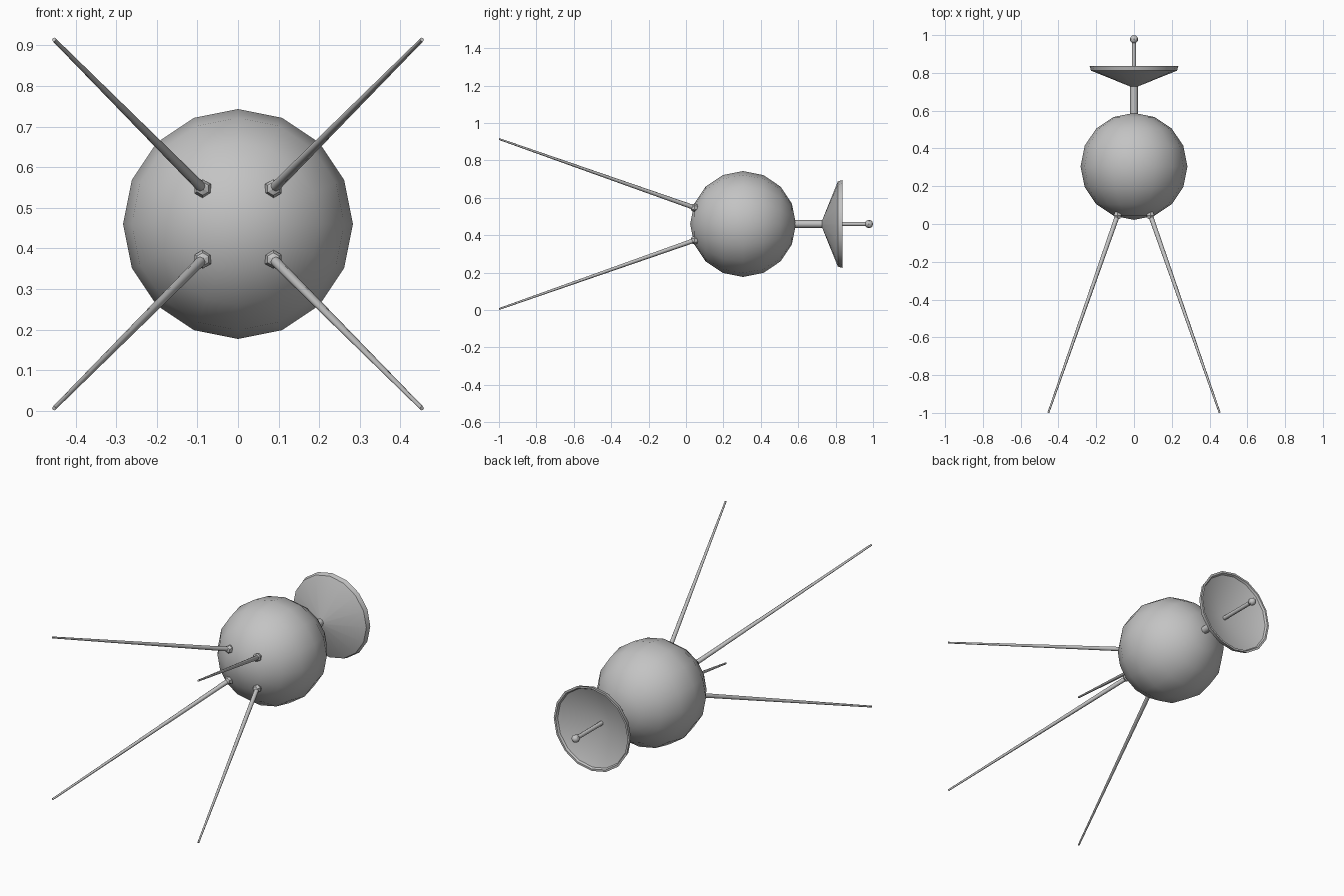
import bpy, math
from mathutils import Vector, Matrix

if "Cube" in bpy.data.objects:
    bpy.data.objects.remove(bpy.data.objects["Cube"])

CZ = 0.46                       # height of the main axis
CENTRE = Vector((0, 0.305, CZ))

grey = bpy.data.materials.new("satin_grey")
grey.diffuse_color = (0.55, 0.55, 0.55, 1)
grey.use_nodes = True
grey.node_tree.nodes["Principled BSDF"].inputs["Base Color"].default_value = grey.diffuse_color


def finish(name, angle=40):
    ob = bpy.context.object
    ob.name = name
    ob.data.materials.append(grey)
    bpy.ops.object.shade_smooth_by_angle(angle=math.radians(angle))
    return ob


def ball(name, loc, r, seg, rings, angle=40):
    # sphere with its poles along y
    bpy.ops.mesh.primitive_uv_sphere_add(segments=seg, ring_count=rings, radius=r)
    ob = finish(name, angle)
    ob.data.transform(Matrix.Rotation(math.pi / 2, 4, 'X'))
    ob.location = loc
    return ob


def rod(name, a, b, r1, r2, sides=8, angle=50):
    # tapered rod between two points
    a, b = Vector(a), Vector(b)
    bpy.ops.mesh.primitive_cone_add(vertices=sides, radius1=r1, radius2=r2,
                                    depth=(b - a).length)
    ob = finish(name, angle)
    ob.data.transform((b - a).to_track_quat('Z', 'Y').to_matrix().to_4x4())
    ob.location = (a + b) / 2
    return ob


def lathe_y(name, profile, sides):
    # turn (radius, y) points about the main axis
    n = len(profile)
    verts, faces = [], []
    for i in range(sides):
        t = 2 * math.pi * i / sides
        verts += [(r * math.cos(t), y, CZ + r * math.sin(t)) for r, y in profile]
    for i in range(sides):
        j = (i + 1) % sides
        faces += [(i * n + k, i * n + k + 1, j * n + k + 1, j * n + k)
                  for k in range(n - 1)]
    me = bpy.data.meshes.new(name)
    me.from_pydata(verts, [], faces)
    ob = bpy.data.objects.new(name, me)
    bpy.context.collection.objects.link(ob)
    bpy.ops.object.select_all(action='DESELECT')
    ob.select_set(True)
    bpy.context.view_layer.objects.active = ob
    # merge the centre points and make normals consistent
    bpy.ops.object.mode_set(mode='EDIT')
    bpy.ops.mesh.select_all(action='SELECT')
    bpy.ops.mesh.remove_doubles(threshold=0.0005)
    bpy.ops.mesh.normals_make_consistent(inside=False)
    bpy.ops.object.mode_set(mode='OBJECT')
    return finish(name, 30)


# main body
ball("body", CENTRE, 0.283, 16, 8)

# four swept whip antennas with base knobs
for sx, nx in ((-1, "left"), (1, "right")):
    for sz, nz in ((-1, "lower"), (1, "upper")):
        base = (sx * 0.087, 0.046, CZ + sz * 0.087)
        tip = (sx * 0.453, -0.998, CZ + sz * 0.454)
        ball(f"knob_{nz}_{nx}", base, 0.023, 6, 4, 20)
        rod(f"antenna_{nz}_{nx}", base, tip, 0.0125, 0.005)

# dish on its mast
rod("dish_mast", (0, 0.56, CZ), (0, 0.745, CZ), 0.021, 0.021)
lathe_y("dish", [(0, 0.728), (0.02, 0.728), (0.228, 0.812), (0.235, 0.837),
                 (0.224, 0.837), (0.218, 0.826), (0, 0.745)], 16)

# feed rod and its end ball
rod("feed_rod", (0, 0.735, CZ), (0, 0.975, CZ), 0.0115, 0.0115)
ball("feed_ball", (0, 0.978, CZ), 0.022, 8, 6)
